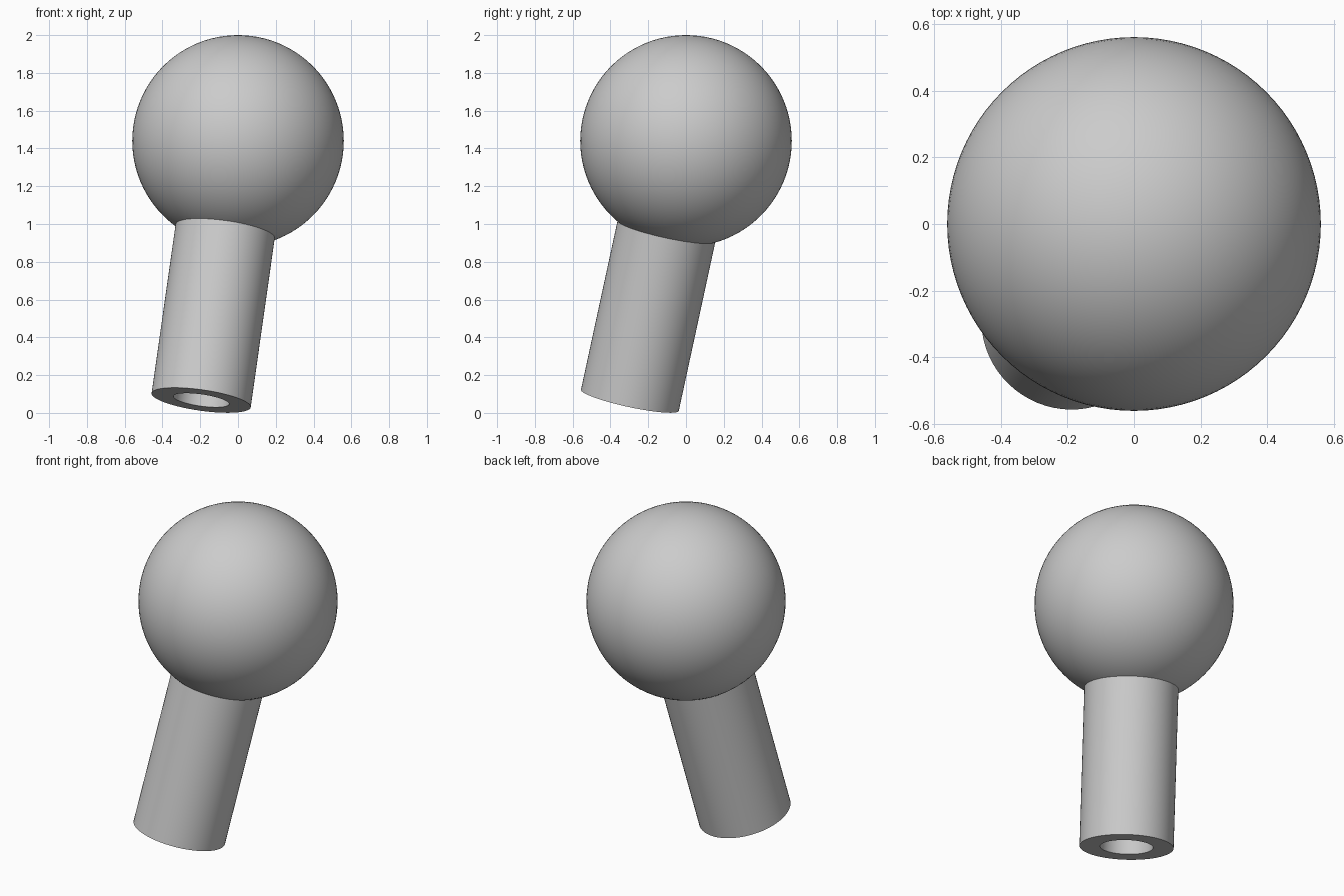
import bpy
import bmesh
import math
from mathutils import Matrix, Vector

cube = bpy.data.objects.get("Cube")
if cube:
    bpy.data.objects.remove(cube, do_unlink=True)

# Main dimensions
BALL_CENTRE = Vector((0, 0, 1.44))
BALL_RADIUS = 0.56
STEM_FOOT = Vector((-0.195, -0.297, 0.067))
STEM_RADIUS = 0.265
BORE_RADIUS = 0.149

grey = bpy.data.materials.new("light grey")
grey.use_nodes = True
grey.diffuse_color = (0.6, 0.6, 0.6, 1)
grey.node_tree.nodes["Principled BSDF"].inputs["Base Color"].default_value = (0.6, 0.6, 0.6, 1)


def finish(name, bm):
    """Turn a bmesh into a smooth, grey object."""
    bmesh.ops.recalc_face_normals(bm, faces=bm.faces)
    mesh = bpy.data.meshes.new(name)
    bm.to_mesh(mesh)
    bm.free()
    mesh.materials.append(grey)
    obj = bpy.data.objects.new(name, mesh)
    bpy.context.collection.objects.link(obj)
    bpy.ops.object.select_all(action="DESELECT")
    obj.select_set(True)
    bpy.context.view_layer.objects.active = obj
    bpy.ops.object.shade_smooth_by_angle(angle=math.radians(30))
    return obj


def lathe(profile, steps):
    """Spin a (radius, height) profile around z."""
    bm = bmesh.new()
    verts = [bm.verts.new((r, 0, z)) for r, z in profile]
    edges = [bm.edges.new(pair) for pair in zip(verts, verts[1:])]
    bmesh.ops.spin(bm, geom=verts + edges, cent=(0, 0, 0), axis=(0, 0, 1),
                   angle=math.tau, steps=steps)
    bmesh.ops.remove_doubles(bm, verts=bm.verts, dist=0.0001)
    return bm


# Ball
bm = bmesh.new()
bmesh.ops.create_uvsphere(bm, u_segments=96, v_segments=48, radius=BALL_RADIUS,
                          matrix=Matrix.Translation(BALL_CENTRE))
finish("ball", bm)

# Tilted stem with a blind bore, its upper end buried in the ball
axis = BALL_CENTRE - STEM_FOOT
bore_depth = axis.length - BALL_RADIUS
stem_length = axis.length - 0.4
bm = lathe([(0, bore_depth), (BORE_RADIUS, bore_depth), (BORE_RADIUS, 0),
            (STEM_RADIUS, 0), (STEM_RADIUS, stem_length), (0, stem_length)], 64)
stem = finish("stem", bm)
stem.location = STEM_FOOT
stem.rotation_euler = axis.to_track_quat("Z", "Y").to_euler()
